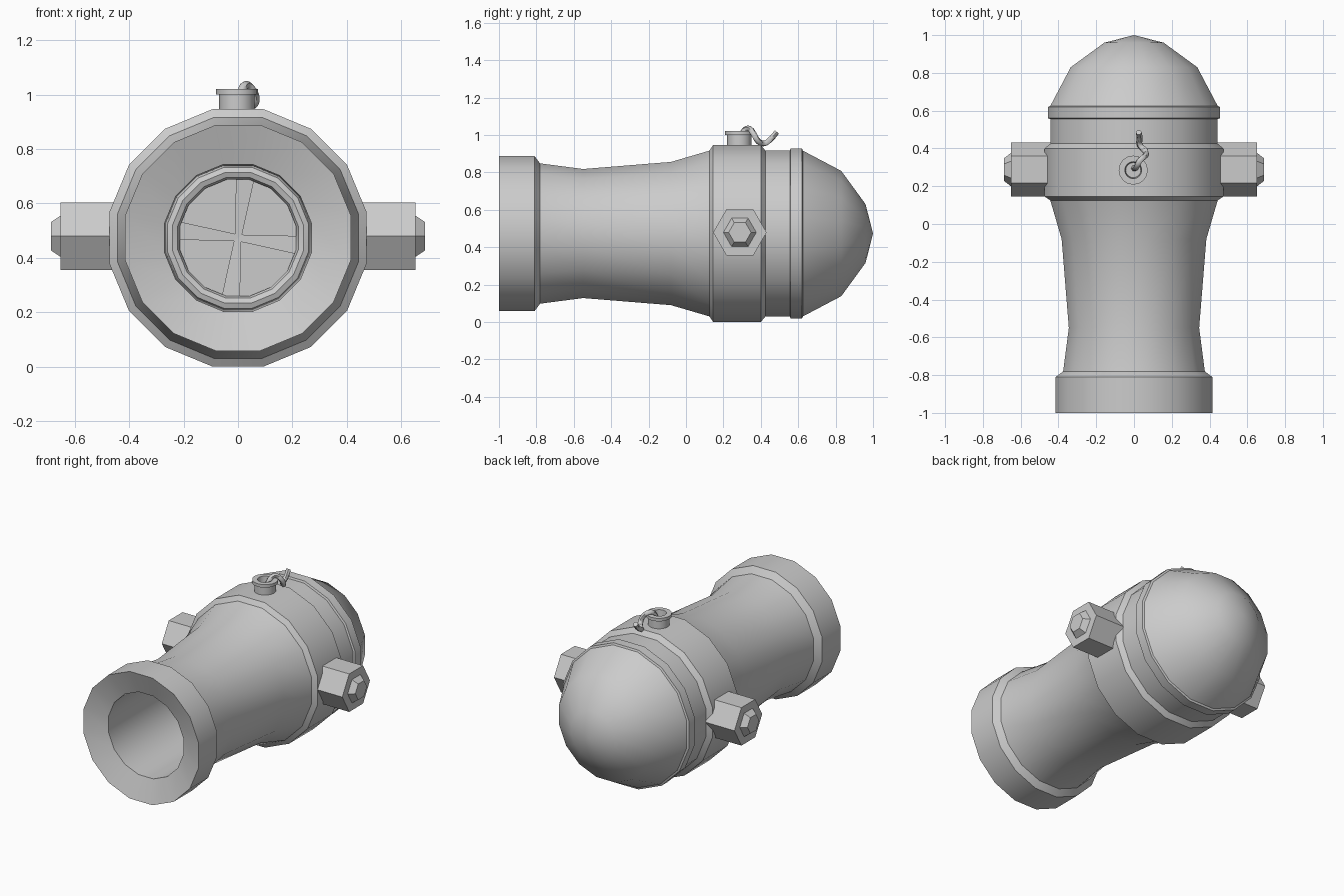
import bpy, bmesh, math
from mathutils import Matrix, Vector

if "Cube" in bpy.data.objects:
    bpy.data.objects.remove(bpy.data.objects["Cube"])

ZC = 0.473          # height of the barrel axis
VENT_Y = 0.285      # vent and trunnions sit on this station
ALONG_Y = Matrix.Rotation(-math.pi / 2, 4, 'X')
ALONG_X = Matrix.Rotation(math.pi / 2, 4, 'Y')


def finish(obj, angle=30):
    bpy.ops.object.select_all(action='DESELECT')
    obj.select_set(True)
    bpy.context.view_layer.objects.active = obj
    bpy.ops.object.shade_smooth_by_angle(angle=math.radians(angle))


def lathe(name, profile, sides, matrix, phase=0.0, closed=False):
    """Spin (height, radius) points round local z, then place by matrix."""
    bm = bmesh.new()
    rings = []
    for h, r in profile:
        if r == 0:
            rings.append([bm.verts.new((0, 0, h))] * sides)
        else:
            rings.append([bm.verts.new((r * math.cos(phase + 2 * math.pi * i / sides),
                                        r * math.sin(phase + 2 * math.pi * i / sides), h))
                          for i in range(sides)])
    pairs = list(zip(rings, rings[1:]))
    if closed:
        pairs.append((rings[-1], rings[0]))
    for a, b in pairs:
        for i in range(sides):
            j = (i + 1) % sides
            bm.faces.new(list(dict.fromkeys((a[i], a[j], b[j], b[i]))))
    bmesh.ops.recalc_face_normals(bm, faces=bm.faces)
    bm.transform(matrix)
    mesh = bpy.data.meshes.new(name)
    bm.to_mesh(mesh)
    bm.free()
    obj = bpy.data.objects.new(name, mesh)
    bpy.context.collection.objects.link(obj)
    finish(obj)
    return obj


# Barrel: bore, funnel muzzle, collar, waist, band, rear ring and dome
K = 1 / math.cos(math.pi / 16)
barrel = [(0.35, 0), (0.35, 0.265), (-0.95, 0.27), (-1.0, 0.415), (-0.81, 0.415),
          (-0.78, 0.375), (-0.55, 0.345), (-0.08, 0.383), (0.125, 0.443),
          (0.145, 0.473), (0.40, 0.473), (0.425, 0.443), (0.555, 0.443),
          (0.56, 0.455), (0.62, 0.455), (0.625, 0.443), (0.83, 0.335),
          (0.96, 0.157), (1.0, 0)]
lathe("barrel", [(y, r * K) for y, r in barrel], 16,
      Matrix.Translation((0, 0, ZC)) @ ALONG_Y, math.pi / 16)

# Rounded ring at the bottom of the bore
tube = [(0.33 + 0.025 * math.sin(a), 0.245 + 0.027 * math.cos(a))
        for a in [i * math.pi / 4 for i in range(8)]]
lathe("bore_ring", tube, 16, Matrix.Translation((0, 0, ZC)) @ ALONG_Y,
      math.pi / 16, closed=True)

# Tapered cross on the bore floor
bm = bmesh.new()
for k in range(4):
    rot = Matrix.Rotation(k * math.pi / 2 + 0.12, 4, 'Y')
    pts = [(-0.012, 0.345, 0), (0.012, 0.345, 0), (0.035, 0.335, 0.235), (-0.035, 0.335, 0.235)]
    bm.faces.new([bm.verts.new(rot @ Vector(p) + Vector((0, 0, ZC))) for p in pts])
mesh = bpy.data.meshes.new("bore_cross")
bm.to_mesh(mesh)
bm.free()
bpy.context.collection.objects.link(bpy.data.objects.new("bore_cross", mesh))

# Hexagonal trunnions with a small tapered cap
for side, label in ((1, "right"), (-1, "left")):
    place = (Matrix.Translation((0, VENT_Y + 0.003, ZC + 0.006))
             @ Matrix.Diagonal((side, 1, 1, 1)) @ ALONG_X)
    lathe("trunnion_" + label,
          [(0.42, 0), (0.42, 0.143), (0.652, 0.143), (0.652, 0.088), (0.688, 0.06), (0.688, 0)],
          6, place, math.pi / 2)

# Vent cup on top of the band
lathe("vent_cup", [(0.92, 0), (0.92, 0.065), (1.0, 0.065), (1.0, 0.077), (1.02, 0.077),
                   (1.02, 0.045), (0.96, 0.04), (0.96, 0)],
      16, Matrix.Translation((-0.004, VENT_Y, 0)))

# Curled fuse
curve = bpy.data.curves.new("fuse", 'CURVE')
curve.dimensions = '3D'
curve.bevel_depth = 0.016
curve.bevel_resolution = 1
curve.resolution_u = 5
curve.use_fill_caps = True
path = [(0.0, 0.295, 0.96), (0.015, 0.305, 1.015), (0.03, 0.335, 1.034), (0.06, 0.362, 1.005),
        (0.06, 0.385, 0.968), (0.03, 0.42, 0.955), (0.03, 0.455, 0.98), (0.025, 0.485, 1.015)]
spline = curve.splines.new('BEZIER')
spline.bezier_points.add(len(path) - 1)
for point, co in zip(spline.bezier_points, path):
    point.co = co
    point.handle_left_type = point.handle_right_type = 'AUTO'
fuse = bpy.data.objects.new("fuse", curve)
bpy.context.collection.objects.link(fuse)
bpy.ops.object.select_all(action='DESELECT')
fuse.select_set(True)
bpy.context.view_layer.objects.active = fuse
bpy.ops.object.convert(target='MESH')
finish(bpy.context.view_layer.objects.active, 60)
